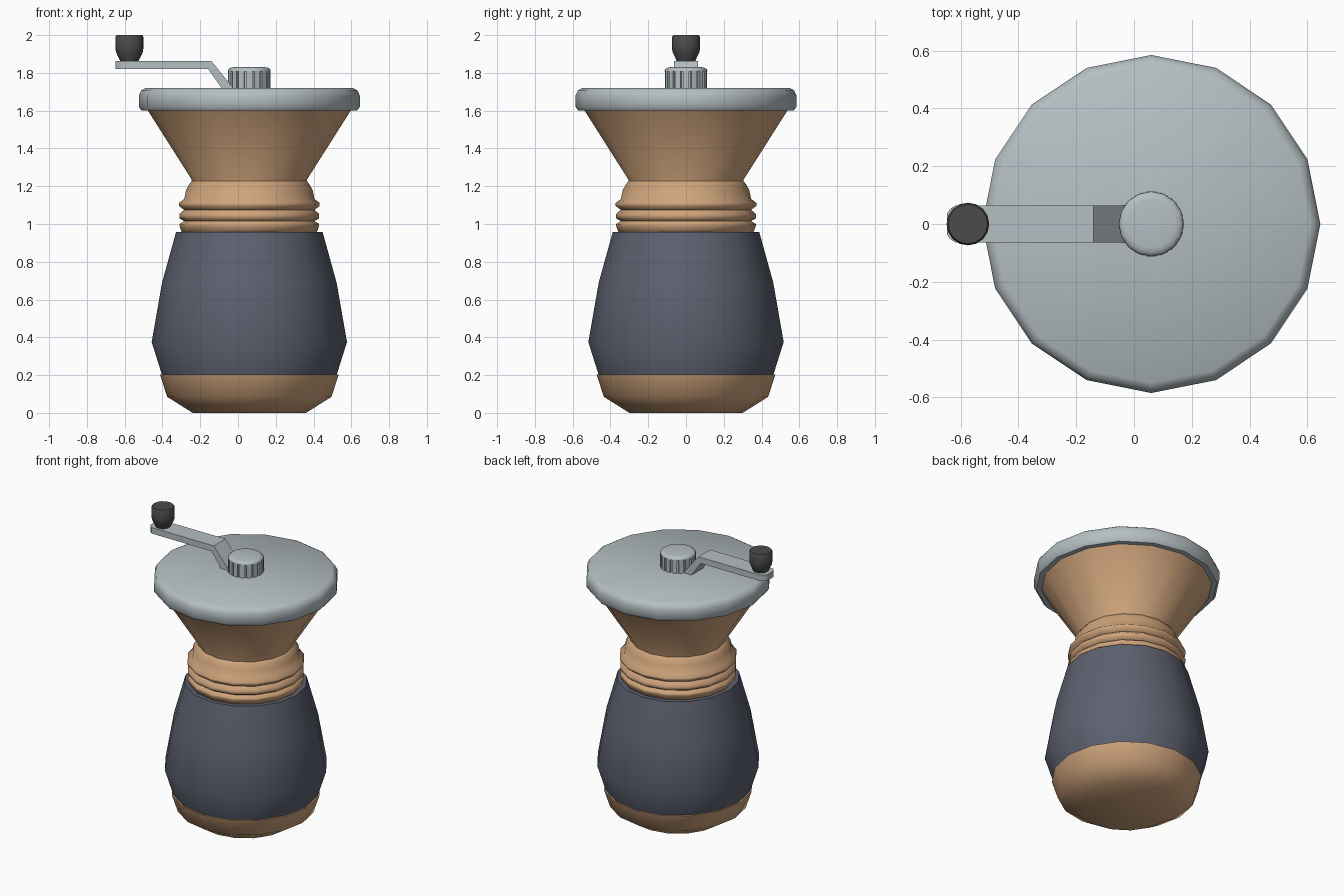
import bpy, bmesh
from math import cos, sin, pi, radians

if "Cube" in bpy.data.objects:
    bpy.data.objects.remove(bpy.data.objects["Cube"])

AXIS = 0.06


def material(name, rgb):
    m = bpy.data.materials.new(name)
    m.diffuse_color = (*rgb, 1)
    m.use_nodes = True
    m.node_tree.nodes["Principled BSDF"].inputs["Base Color"].default_value = m.diffuse_color
    return m


wood = material("warm_wood", (0.62, 0.37, 0.2))
slate = material("slate", (0.11, 0.12, 0.16))
steel = material("steel", (0.46, 0.52, 0.54))
black = material("dark_grip", (0.07, 0.07, 0.07))


def finish(name, bm, mat, angle):
    bmesh.ops.recalc_face_normals(bm, faces=bm.faces)
    mesh = bpy.data.meshes.new(name)
    bm.to_mesh(mesh)
    bm.free()
    ob = bpy.data.objects.new(name, mesh)
    bpy.context.collection.objects.link(ob)
    mesh.materials.append(mat)
    bpy.ops.object.select_all(action='DESELECT')
    ob.select_set(True)
    bpy.context.view_layer.objects.active = ob
    bpy.ops.object.shade_smooth_by_angle(angle=radians(angle))
    return ob


def loft(name, rings, mat, angle=50):
    """Skin equal-length rings of points and cap both ends."""
    bm = bmesh.new()
    loops = [[bm.verts.new(p) for p in ring] for ring in rings]
    n = len(loops[0])
    for a, b in zip(loops, loops[1:]):
        for i in range(n):
            j = (i + 1) % n
            bm.faces.new((a[i], a[j], b[j], b[i]))
    bm.faces.new(loops[0][::-1])
    bm.faces.new(loops[-1])
    return finish(name, bm, mat, angle)


def lathe(name, profile, mat, x=AXIS, sides=16, angle=50):
    return loft(name, [[(x + r * cos(2 * pi * i / sides), r * sin(2 * pi * i / sides), z)
                        for i in range(sides)] for r, z in profile], mat, angle)


# Main turned parts
lathe("base", [(0.30, 0), (0.435, 0.085), (0.473, 0.203)], wood)
lathe("body", [(0.462, 0.2), (0.517, 0.375), (0.462, 0.69), (0.388, 0.957)], slate)
lathe("ringed_collar", [(0.355, 0.95), (0.37, 0.99), (0.37, 1.0), (0.345, 1.015),
                        (0.37, 1.03), (0.37, 1.053), (0.345, 1.075), (0.372, 1.095),
                        (0.372, 1.112), (0.345, 1.132), (0.335, 1.18),
                        (0.318, 1.21), (0.30, 1.233)], wood, angle=80)
lathe("funnel", [(0.305, 1.20), (0.305, 1.235), (0.54, 1.605)], wood)
lathe("lid", [(0.57, 1.60), (0.585, 1.62), (0.585, 1.68), (0.573, 1.706),
              (0.55, 1.72)], steel, angle=40)

# Ribbed nut: grooved side wall under a plain cap
teeth = 16
ribs = []
for z in (1.715, 1.81):
    ring = []
    for i in range(teeth):
        for offset, r in ((-0.36, 0.113), (0.36, 0.113), (0.38, 0.101), (0.62, 0.101)):
            a = 2 * pi * (i + offset) / teeth
            ring.append((AXIS + r * cos(a), r * sin(a), z))
    ribs.append(ring)
loft("nut_ribs", ribs, steel, 30)
lathe("nut_cap", [(0.113, 1.808), (0.112, 1.818), (0.10, 1.827), (0.083, 1.83)], steel)

# Crank arm: cross-sections from the rounded tip to the foot by the nut
sections = [(-0.648, 1.862, -0.648, 1.82, 0.035), (-0.637, 1.862, -0.637, 1.82, 0.052),
            (-0.618, 1.862, -0.618, 1.82, 0.064), (-0.14, 1.862, -0.158, 1.82, 0.064),
            (-0.025, 1.72, -0.087, 1.72, 0.064)]
loft("crank_arm", [[(xt, -w, zt), (xt, w, zt), (xb, w, zb), (xb, -w, zb)]
                   for xt, zt, xb, zb, w in sections], steel, 30)

# Crank grip
lathe("crank_grip", [(0.045, 1.855), (0.052, 1.87), (0.071, 1.91), (0.074, 1.93),
                     (0.074, 1.99), (0.068, 2.0)], black, x=-0.575)
